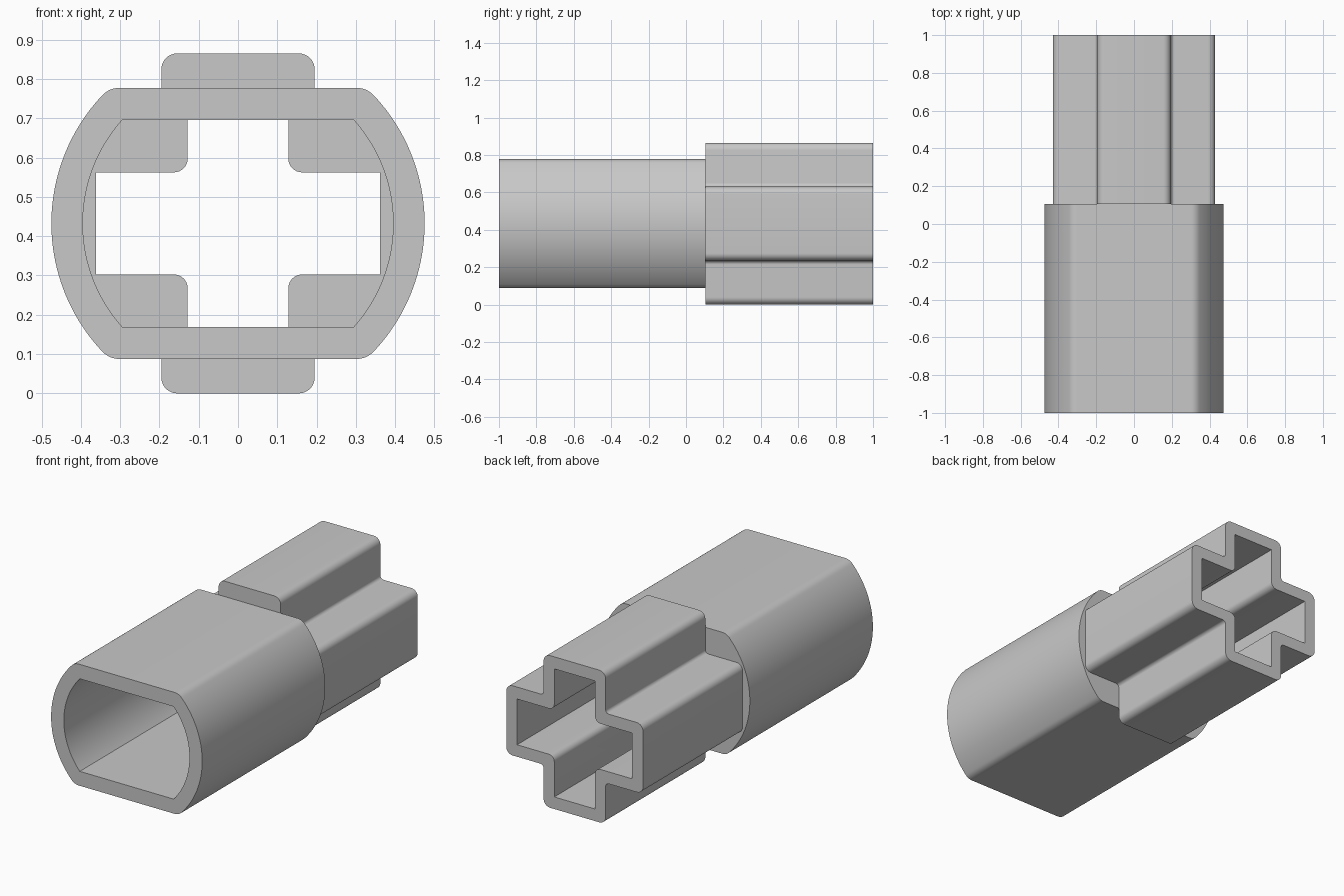
import bpy, bmesh
from math import cos, sin, pi, asin, sqrt
from mathutils import Vector

if "Cube" in bpy.data.objects:
    bpy.data.objects.remove(bpy.data.objects["Cube"], do_unlink=True)

MID = 0.4325  # height of the long axis

plastic = bpy.data.materials.new("grey plastic")
plastic.use_nodes = True
grey = (0.58, 0.58, 0.58, 1)
plastic.diffuse_color = grey
plastic.node_tree.nodes["Principled BSDF"].inputs["Base Color"].default_value = grey


def mirror_quarter(q):
    """Complete a closed profile from its upper right quarter."""
    right = [(x, -z) for x, z in reversed(q)] + q
    return right + [(-x, -z) for x, z in right]


def flattened_circle(radius, half_height, fillet=0.0):
    """Circle cut flat above and below, with rounded edges."""
    cz = half_height - fillet
    cx = sqrt((radius - fillet) ** 2 - cz ** 2)
    end = asin(cz / (radius - fillet))
    n = 20
    q = [(radius * cos(end * (i + .5) / n), radius * sin(end * (i + .5) / n))
         for i in range(n)]
    steps = 8 if fillet else 0
    for i in range(steps + 1):
        a = end + (pi / 2 - end) * i / max(steps, 1)
        q.append((cx + fillet * cos(a), cz + fillet * sin(a)))
    return mirror_quarter(q)


def cross(reach_x, reach_z, arm_x, arm_z, tip, crook):
    """Cross with rounded arm tips and rounded inner corners."""
    left, right, up, down = Vector((-1, 0)), Vector((1, 0)), Vector((0, 1)), Vector((0, -1))
    corners = [((reach_x, arm_z), down, left, tip),
               ((arm_x, arm_z), right, up, crook),
               ((arm_x, reach_z), down, left, tip)]
    q = []
    for p, a, b, r in corners:
        steps = 8 if r else 0
        for i in range(steps + 1):
            t = pi / 2 * i / max(steps, 1)
            v = Vector(p) + a * r * (1 - sin(t)) + b * r * (1 - cos(t))
            q.append((v.x, v.y))
    return mirror_quarter(q)


def prism(name, profile, y0, y1):
    bm = bmesh.new()
    face = bm.faces.new([bm.verts.new((x, y0, z + MID)) for x, z in profile])
    ext = bmesh.ops.extrude_face_region(bm, geom=[face])["geom"]
    moved = [g for g in ext if isinstance(g, bmesh.types.BMVert)]
    bmesh.ops.translate(bm, verts=moved, vec=(0, y1 - y0, 0))
    bmesh.ops.recalc_face_normals(bm, faces=bm.faces)
    mesh = bpy.data.meshes.new(name)
    bm.to_mesh(mesh)
    bm.free()
    mesh.materials.append(plastic)
    ob = bpy.data.objects.new(name, mesh)
    bpy.context.collection.objects.link(ob)
    return ob


def hollow(ob, cavities):
    """Cut each (profile, start, end) out of the solid."""
    bpy.ops.object.select_all(action="DESELECT")
    ob.select_set(True)
    bpy.context.view_layer.objects.active = ob
    for cavity in cavities:
        cutter = prism("cutter", *cavity)
        cutter.hide_render = True
        mod = ob.modifiers.new("cavity", "BOOLEAN")
        mod.operation, mod.solver, mod.object = "DIFFERENCE", "EXACT", cutter
        bpy.ops.object.modifier_apply(modifier=mod.name)
        bpy.data.objects.remove(cutter, do_unlink=True)
    bpy.ops.object.shade_smooth_by_angle(angle=pi / 6)


joint, front, back = 0.105, -1.0, 1.0
# Opening through the wall between the two sockets
opening = cross(0.362, 0.263, 0.128, 0.13, 0, 0.035)

# Rounded front sleeve with a back wall
sleeve = prism("front_sleeve", flattened_circle(0.475, 0.345, 0.06), front, joint)
hollow(sleeve, [(flattened_circle(0.395, 0.263), front - 0.1, joint - 0.07),
                (opening, joint - 0.2, joint + 0.1)])

# Cross-shaped rear socket
socket = prism("cross_socket", cross(0.43, MID, 0.195, 0.198, 0.04, 0.02), joint, back)
hollow(socket, [(cross(0.362, 0.364, 0.128, 0.13, 0, 0.035), joint + 0.03, back + 0.1),
                (opening, joint - 0.1, joint + 0.2)])
